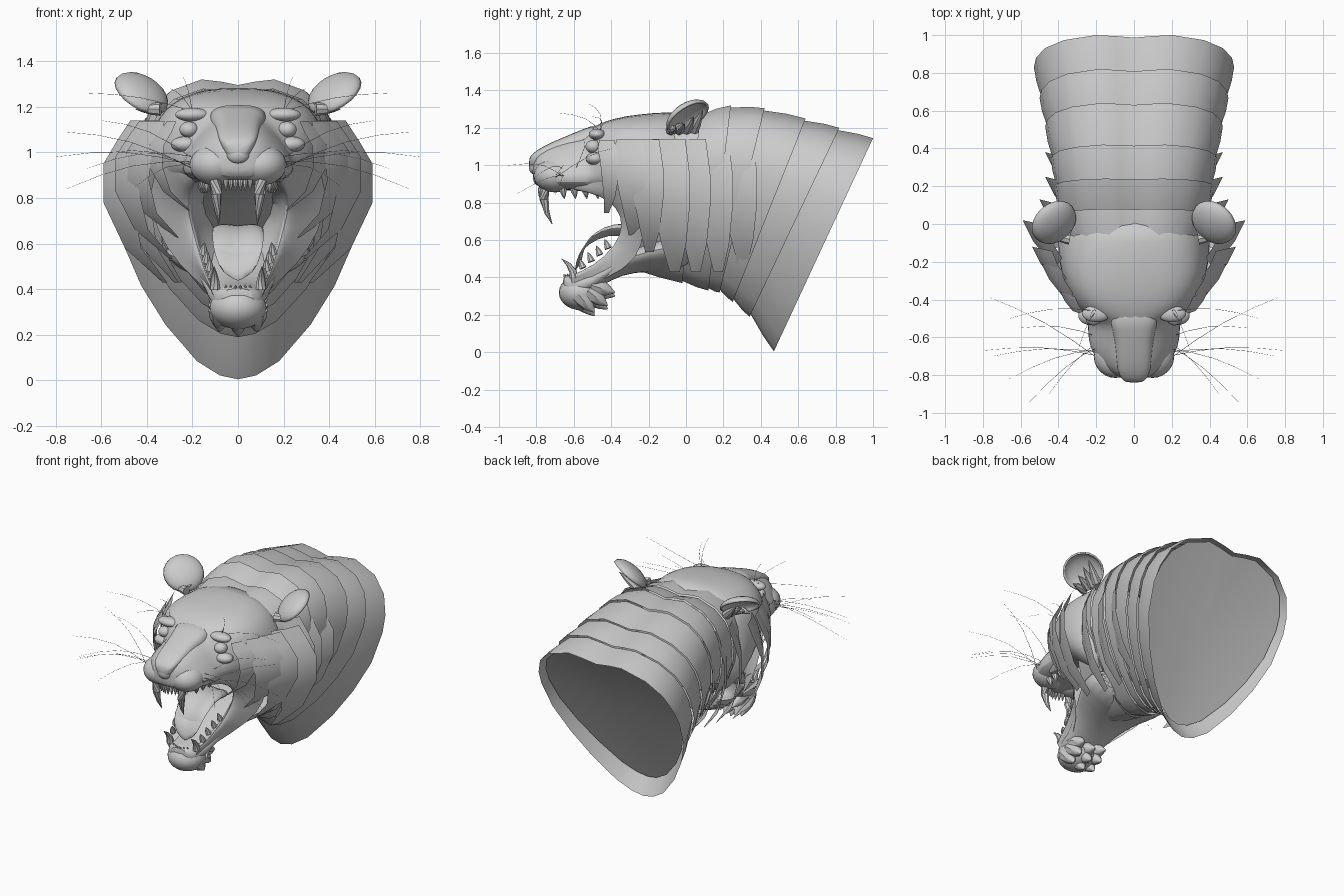
import bpy, bmesh, math
from mathutils import Vector, Matrix

cube = bpy.data.objects.get("Cube")
if cube:
    bpy.data.objects.remove(cube, do_unlink=True)

grey = bpy.data.materials.new("plain grey")
grey.use_nodes = True
grey.diffuse_color = (0.6, 0.6, 0.6, 1)
grey.node_tree.nodes["Principled BSDF"].inputs["Base Color"].default_value = grey.diffuse_color
parts = []


def finish(name, bm, subdivide=0, mirror=False, thickness=0):
    """Turn a bmesh into a grey object with its modifiers."""
    bmesh.ops.recalc_face_normals(bm, faces=bm.faces[:])
    mesh = bpy.data.meshes.new(name)
    bm.to_mesh(mesh)
    bm.free()
    mesh.materials.append(grey)
    obj = bpy.data.objects.new(name, mesh)
    bpy.context.collection.objects.link(obj)
    if mirror:
        obj.modifiers.new("Mirror", 'MIRROR').use_clip = False
    if thickness:
        obj.modifiers.new("Solidify", 'SOLIDIFY').thickness = thickness
    if subdivide:
        sub = obj.modifiers.new("Subdivision", 'SUBSURF')
        sub.levels = sub.render_levels = subdivide
    parts.append(obj)


def skin(bm, rows, closed=False, caps=False):
    """Join rows of points with quads."""
    rings = [[bm.verts.new(p) for p in row] for row in rows]
    count = len(rings[0])
    for a, b in zip(rings, rings[1:]):
        for i in range(count if closed else count - 1):
            j = (i + 1) % count
            bm.faces.new((a[i], a[j], b[j], b[i]))
    if caps:
        bm.faces.new(rings[0])
        bm.faces.new(rings[-1])


def tube(bm, path, radii, sides=8):
    """Sweep a tapering circle along a path."""
    path = [Vector(p) for p in path]
    rows = []
    for i, p in enumerate(path):
        along = path[min(i + 1, len(path) - 1)] - path[max(i - 1, 0)]
        turn = along.to_track_quat('Z', 'Y')
        rows.append([p + turn @ Vector((radii[i] * math.cos(a), radii[i] * math.sin(a), 0))
                     for a in (math.tau * k / sides for k in range(sides))])
    skin(bm, rows, closed=True, caps=True)


def fang(bm, base, tip, radius, bend=0.0):
    base, tip = Vector(base), Vector(tip)
    path = [base.lerp(tip, t) + Vector((0, -bend * math.sin(math.pi * t), 0))
            for t in (0, 0.35, 0.7, 1)]
    tube(bm, path, [radius, radius * 0.85, radius * 0.5, radius * 0.06])


def ball(name, centre, size, mirror=False):
    bm = bmesh.new()
    bmesh.ops.create_uvsphere(bm, u_segments=24, v_segments=14, radius=1,
                              matrix=Matrix.Translation(centre) @ Matrix.Diagonal((*size, 1)))
    finish(name, bm, mirror=mirror)


def loft(name, stations, power=2.4, sides=20):
    """Loft rounded sections given as y, top, bottom, half width, taper."""
    rows = []
    for y, top, low, wide, taper in stations:
        row = []
        for k in range(sides):
            a = math.tau * k / sides
            c, s = math.cos(a), math.sin(a)
            u = math.copysign(abs(c) ** (2 / power), c)
            v = math.copysign(abs(s) ** (2 / power), s)
            row.append((wide * u * (1 - taper * v), y, (top + low) / 2 + (top - low) / 2 * v))
        rows.append(row)
    bm = bmesh.new()
    skin(bm, rows, closed=True, caps=True)
    finish(name, bm, subdivide=1)


# Neck: overlapping fur collars with a shield-shaped section
SHIELD = [(0, .975), (.18, .99), (.38, 1), (.7, .95), (.89, .87), (.98, .77), (1, .68),
          (.95, .52), (.8, .36), (.6, .21), (.34, .07), (.15, .015), (0, 0)]


def collar(top, low, wide, size=1.0):
    half = []
    for u, v in SHIELD:
        v = 0.5 + (v - 0.5) * size
        half.append(Vector((wide * size * u, low[0] + (top[0] - low[0]) * v,
                            low[1] + (top[1] - low[1]) * v)))
    return half + [Vector((-p.x, p.y, p.z)) for p in half[-2:0:-1]]


EDGES = [((-.1, 1.27), (-.3, .44), .34), ((.08, 1.28), (-.02, .37), .40),
         ((.24, 1.32), (.12, .33), .42), ((.42, 1.305), (.18, .32), .44),
         ((.64, 1.25), (.25, .27), .47), ((.82, 1.2), (.34, .19), .5),
         ((1, 1.145), (.47, .005), .53)]
for n, (front, back) in enumerate(zip(EDGES, EDGES[1:])):
    bm = bmesh.new()
    first, last = collar(*front, size=0.975), collar(*back)
    middle = [a.lerp(b, 0.55) + (b - Vector((0, b.y, 0.75))) * 0.012 for a, b in zip(first, last)]
    skin(bm, [first, middle, last], closed=True)
    finish(f"neck_collar_{n + 1}", bm)

# Recessed fan closing the back of the neck
bm = bmesh.new()
rim = [bm.verts.new(p) for p in collar((.97, 1.135), (.42, .12), .5)]
hub = bm.verts.new((0, .67, .68))
for a, b in zip(rim, rim[1:] + rim[:1]):
    bm.faces.new((a, b, hub))
finish("neck_back_cap", bm)

# Cheek ruff: flared fur panels given as height, spread and depth, each tucked under the one in front
RUFF = [(1.14, .8, .8), (1.05, .9, 1), (.95, 1, 1), (.78, 1, .9), (.58, .84, .6), (.43, .56, .25)]
LAYERS = [(-.36, .39, .55, .1), (-.21, .49, .72, .17), (-.12, .54, .85, .18), (.02, .59, 1, .22),
          (.13, .5, 1, .2), (.25, .47, 1, .2), (.38, .47, .95, .2)]
for n, (y, x, tall, deep) in enumerate(LAYERS):
    rows = []
    for step, inset in ((1, .65), (.5, .25), (0, 0)):
        rows.append([((x - inset * deep * d) * f, y - step * deep * d - .12 * (1 - f),
                      1.13 + (z - 1.13) * tall) for z, f, d in RUFF])
    bm = bmesh.new()
    skin(bm, rows)
    finish(f"cheek_ruff_{n + 1}", bm, mirror=True)

# Upper head with a narrow muzzle and broad flat skull, then the lower jaw
loft("upper_head", [(-.82, 1.0, .92, .05, 0), (-.805, 1.06, .89, .1, .1),
                    (-.75, 1.1, .875, .17, .3), (-.65, 1.14, .865, .21, .45),
                    (-.56, 1.175, .86, .21, .5), (-.515, 1.195, .855, .22, .4),
                    (-.475, 1.22, .85, .275, .1), (-.38, 1.255, .83, .34, .05),
                    (-.26, 1.275, .77, .39, .06), (-.1, 1.29, .62, .41, .12),
                    (.09, 1.285, .5, .37, .1)], power=2.8)
loft("lower_jaw", [(-.66, .41, .34, .07, 0), (-.62, .42, .28, .11, 0), (-.5, .43, .32, .135, 0),
                   (-.4, .49, .39, .16, -.2), (-.28, .56, .43, .22, -.3),
                   (-.12, .62, .43, .3, -.3), (.05, .65, .42, .33, -.3)])

# Stretched mouth sides: throat, lip and cheek rows from upper to lower jaw
LIP = [(.19, -.6, .87), (.21, -.46, .84), (.22, -.37, .77), (.2, -.34, .68),
       (.17, -.38, .57), (.14, -.5, .46), (.11, -.62, .41)]
CHEEK = [(.22, -.53, 1), (.34, -.38, .98), (.4, -.25, .82), (.36, -.22, .66),
         (.26, -.25, .5), (.12, -.42, .39), (.1, -.6, .34)]
THROAT = [(.08, -.58, .88), (.1, -.38, .86), (.12, -.2, .78), (.11, -.12, .68),
          (.1, -.2, .58), (.08, -.42, .45), (.05, -.58, .4)]
blend = lambda a, b, t, push: [Vector(p).lerp(Vector(q), t) + Vector((push, 0, 0))
                               for p, q in zip(a, b)]
bm = bmesh.new()
skin(bm, [THROAT, blend(THROAT, LIP, .6, .02), blend(LIP, THROAT, .08, 0), LIP,
          blend(LIP, CHEEK, .15, .01), blend(LIP, CHEEK, .6, 0), CHEEK])
finish("mouth_side", bm, subdivide=1, mirror=True)

# Tongue with a raised back and a drooping tip
rows = []
for y, z, w in [(-.18, .62, .09), (-.34, .68, .115), (-.46, .65, .12), (-.54, .59, .115),
                (-.575, .51, .095), (-.575, .46, .05)]:
    rows.append([(w * math.cos(a), y + .02 * math.sin(a),
                  z + .03 * math.sin(a) - .02 * (abs(math.cos(a)) < .1))
                 for a in (math.tau * k / 12 for k in range(12))])
bm = bmesh.new()
skin(bm, rows, closed=True, caps=True)
finish("tongue", bm, subdivide=1)

# Face details
loft("nose_bridge", [(-.84, 1.035, .98, .035, -.3), (-.825, 1.06, .96, .06, -.4),
                     (-.77, 1.1, .98, .085, -.2), (-.68, 1.14, 1, .1, 0),
                     (-.56, 1.19, 1.02, .11, 0), (-.45, 1.235, 1.05, .16, 0)], power=3)
ball("nose", (0, -.81, .99), (.05, .03, .04))
ball("muzzle_pad", (.098, -.7, .945), (.115, .115, .09), mirror=True)
ball("eye", (.215, -.495, 1.1), (.042, .042, .035), mirror=True)
ball("brow", (.2, -.475, 1.165), (.075, .045, .03), mirror=True)
ball("under_eye", (.23, -.485, 1.035), (.065, .05, .035), mirror=True)
ball("chin", (0, -.56, .32), (.125, .12, .095))

# Chin fur tufts
bm = bmesh.new()
for x in (-.075, 0, .075):
    drop = .25 * abs(x)
    fang(bm, (x, -.57, .29 + drop), (x * 1.1, -.49, .195 + drop), .055)
    fang(bm, (x, -.5, .34 + drop), (x * 1.15, -.38, .3 + drop), .055)
    fang(bm, (x, -.52, .31 + drop), (x * 1.1, -.42, .23 + drop), .055)
finish("chin_fur", bm)

# Teeth
bm = bmesh.new()
fang(bm, (.1, -.755, .89), (.085, -.715, .685), .029, .02)
fang(bm, (.1, -.6, .4), (.105, -.665, .5), .024, -.02)
for k in range(4):
    fang(bm, (.14 + .008 * k, -.66 + .06 * k, .88), (.135 + .008 * k, -.65 + .06 * k, .82), .022)
    fang(bm, (.115 + .013 * k, -.55 + .045 * k, .45 + .035 * k),
         (.108 + .013 * k, -.57 + .045 * k, .5 + .035 * k), .02)
for k in range(3):
    x = .011 + .021 * k
    fang(bm, (x, -.78 + .01 * k, .88), (x, -.785 + .01 * k, .83), .012)
    fang(bm, (x, -.635 + .01 * k, .38), (x, -.655 + .01 * k, .42), .012)
finish("teeth", bm, mirror=True)

# Ears: flattened cups with the dome up and forward, the hollow facing out and down
bm = bmesh.new()
bmesh.ops.create_uvsphere(bm, u_segments=20, v_segments=12, radius=1)
bmesh.ops.delete(bm, geom=[v for v in bm.verts if v.co.z < -.1], context='VERTS')
dome = Vector((-.45, -.5, .75)).to_track_quat('Z', 'Y').to_matrix().to_4x4()
bm.transform(Matrix.Translation((.425, .01, 1.255)) @ dome @ Matrix.Diagonal((.13, .13, .06, 1)))
finish("ear", bm, mirror=True, thickness=.012)
bm = bmesh.new()
for k in range(4):
    fang(bm, (.34, -.08 + .04 * k, 1.19), (.45, -.06 + .05 * k, 1.19 + .035 * k), .03)
finish("ear_fur", bm, mirror=True)

# Whiskers on the muzzle and brow
bm = bmesh.new()
MUZZLE_TIPS = [(.76, -.39, 1.09), (.8, -.67, .98), (.75, -.7, .84), (.66, -.82, .93),
               (.56, -.95, 1), (.45, -.9, .85), (.6, -.55, 1.14)]
BROW_TIPS = [(.24, -.52, 1.33), (.66, -.5, 1.26), (.3, -.68, 1.28)]
for k, tip in enumerate(MUZZLE_TIPS + BROW_TIPS):
    on_muzzle = k < len(MUZZLE_TIPS)
    root = Vector((.18, -.72 + .02 * k, .92 + .02 * (k % 4)) if on_muzzle else (.2, -.46, 1.18))
    sag = Vector((0, .03, .04 if on_muzzle else .02))
    tube(bm, [root.lerp(Vector(tip), t) + sag * math.sin(math.pi * t) for t in (0, .25, .5, .75, 1)],
         [.0014, .0012, .001, .0008, .0004], sides=4)
finish("whiskers", bm, mirror=True)

# Smooth shading with crisp folds
bpy.ops.object.select_all(action='DESELECT')
for obj in parts:
    obj.select_set(True)
bpy.context.view_layer.objects.active = parts[0]
bpy.ops.object.shade_smooth_by_angle(angle=math.radians(40))
